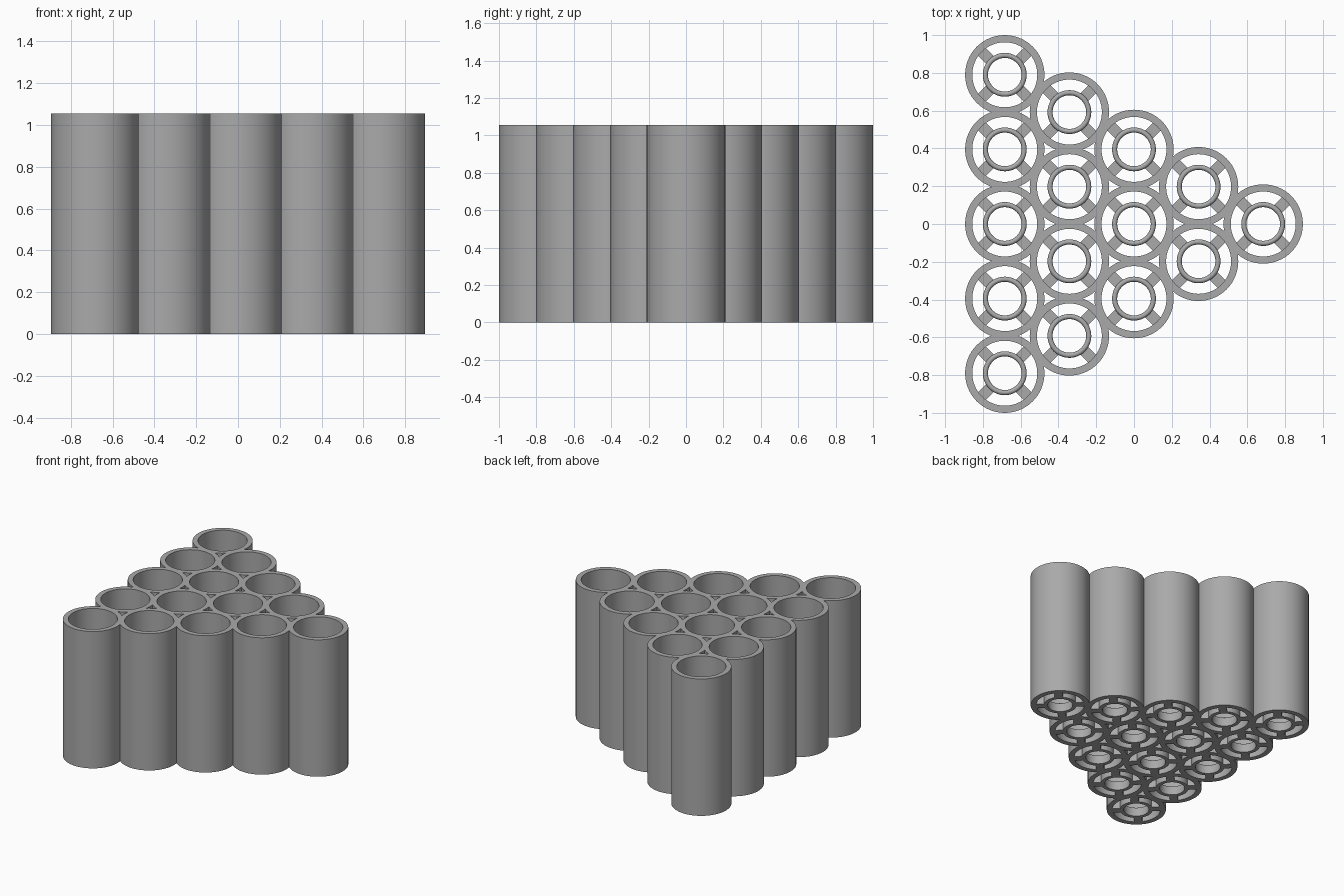
import bpy
import bmesh
from math import cos, sin, pi, radians, sqrt

cube = bpy.data.objects.get("Cube")
if cube:
    bpy.data.objects.remove(cube, do_unlink=True)

HEIGHT, OUTER, INNER = 1.055, 0.21, 0.172
PITCH = 0.395
ROWS = 5
SEGMENTS = 64
BASE = 0.06

# Single grey plastic
grey = bpy.data.materials.new("grey_plastic")
grey.use_nodes = True
colour = (0.4, 0.4, 0.4, 1)
grey.diffuse_color = colour
grey.node_tree.nodes["Principled BSDF"].inputs["Base Color"].default_value = colour


def lathe(bm, profile):
    """Revolve a closed (radius, height) profile around z."""
    rings = []
    for i in range(SEGMENTS):
        a = 2 * pi * i / SEGMENTS
        rings.append([bm.verts.new((r * cos(a), r * sin(a), z)) for r, z in profile])
    n = len(profile)
    for i in range(SEGMENTS):
        p, q = rings[i], rings[(i + 1) % SEGMENTS]
        for j in range(n):
            k = (j + 1) % n
            bm.faces.new((p[j], q[j], q[k], p[k]))


def make_mesh(name, build):
    bm = bmesh.new()
    build(bm)
    bmesh.ops.recalc_face_normals(bm, faces=bm.faces)
    mesh = bpy.data.meshes.new(name)
    bm.to_mesh(mesh)
    bm.free()
    mesh.materials.append(grey)
    return mesh


# Open tube wall
def build_tube(bm):
    lathe(bm, [(INNER, 0), (OUTER, 0), (OUTER, HEIGHT), (INNER, HEIGHT)])


# Centre ring with a rounded top lip
def build_ring(bm):
    mid, half = 0.1025, 0.0135
    lip = [(mid + half * cos(pi * t / 8), BASE + half * sin(pi * t / 8)) for t in range(9)]
    lathe(bm, [(mid - half, 0), (mid + half, 0)] + lip)


# Four diagonal spokes joining ring and tube
def build_spokes(bm):
    width, start, end = 0.058, 0.108, 0.185
    for i in range(4):
        a = radians(45 + 90 * i)
        bottom = []
        for r, s in ((start, -1), (end, -1), (end, 1), (start, 1)):
            w = s * width / 2
            bottom.append(bm.verts.new((r * cos(a) - w * sin(a), r * sin(a) + w * cos(a), 0)))
        face = bm.faces.new(bottom)
        top = bmesh.ops.extrude_face_region(bm, geom=[face])["geom"]
        verts = [v for v in top if isinstance(v, bmesh.types.BMVert)]
        bmesh.ops.translate(bm, verts=verts, vec=(0, 0, BASE))
        # Keep the underside closed
        if not any(all(v in f.verts for v in bottom) for f in bm.faces):
            bm.faces.new(bottom)


parts = {
    "tube": make_mesh("tube", build_tube),
    "centre_ring": make_mesh("centre_ring", build_ring),
    "spokes": make_mesh("spokes", build_spokes),
}

# Triangular packing narrowing toward +x
step = PITCH * sqrt(3) / 2
first = {}
for row in range(ROWS):
    count = ROWS - row
    for i in range(count):
        x = (row - (ROWS - 1) / 2) * step
        y = (i - (count - 1) / 2) * PITCH
        for name, mesh in parts.items():
            obj = bpy.data.objects.new(f"{name}_{row + 1}_{i + 1}", mesh)
            obj.location = (x, y, 0)
            bpy.context.collection.objects.link(obj)
            first.setdefault(name, obj)

# Smooth walls with crisp rims
bpy.ops.object.select_all(action="DESELECT")
for obj in first.values():
    obj.select_set(True)
    bpy.context.view_layer.objects.active = obj
bpy.ops.object.shade_smooth_by_angle(angle=radians(35))
